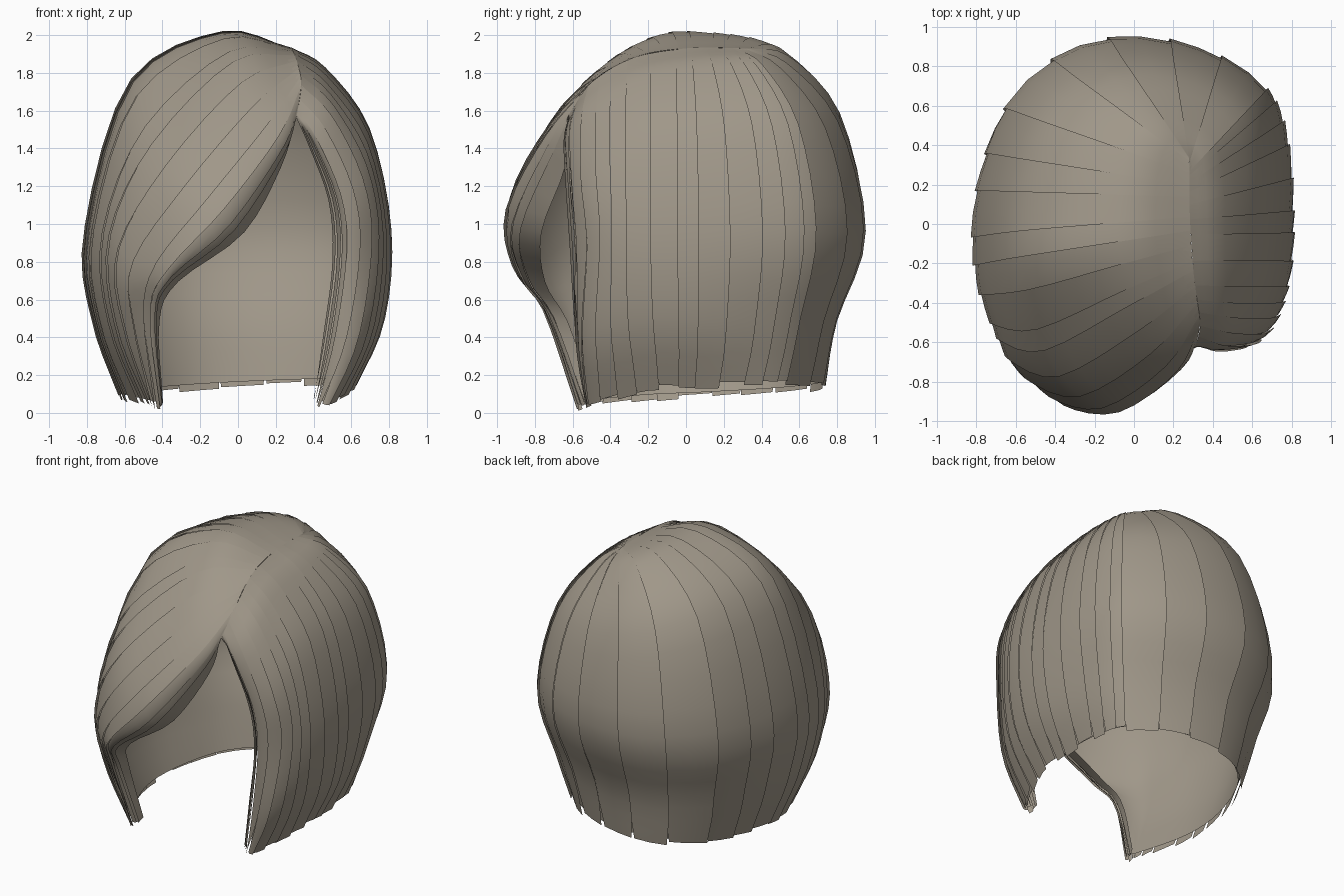
import bpy, bmesh, math, random
from mathutils import Vector

random.seed(4)
if "Cube" in bpy.data.objects:
    bpy.data.objects.remove(bpy.data.objects["Cube"], do_unlink=True)

hair = bpy.data.materials.new("taupe_hair")
hair.use_nodes = True
colour = (0.35, 0.31, 0.25, 1)
hair.diffuse_color = colour
hair.node_tree.nodes["Principled BSDF"].inputs["Base Color"].default_value = colour


def spline(points, u):
    """Smooth curve through points, u counts points."""
    u = max(0, min(u, len(points) - 1))
    i = min(int(u), len(points) - 2)
    f = u - i
    b, c = points[i], points[i + 1]
    a = points[i - 1] if i else b * 2 - c
    d = points[i + 2] if i + 2 < len(points) else c * 2 - b
    return 0.5 * (b * 2 + (c - a) * f + (a * 2 - b * 5 + c * 4 - d) * f * f
                  + (b * 3 - a - c * 3 + d) * f ** 3)


def vectors(rows):
    return [Vector(r) for r in rows]


# Parting line, from forehead to crown
parting = vectors([(.31, -.63, 1.56), (.335, -.5, 1.75), (.305, -.28, 1.88),
                   (.285, 0, 1.93), (.28, .33, 1.93)])


def hull_guide(u, x, y):
    """Strand that arches from the parting to the widest point, then tucks in."""
    root = spline(parting, u)
    wide = Vector((x, y, 0.95))
    run = wide - root
    lift = 0.42 * (math.hypot(run.x, run.y) - 0.69)
    strand = [root]
    for angle in (0.35, 0.9):
        p = root + run * math.sin(angle)
        p.z = 0.95 + (root.z - 0.95) * math.cos(angle) + lift * math.sqrt(math.sin(2 * angle))
        strand.append(p)
    low = 0.95 - 0.12 * max(0, y)
    return strand + [wide, Vector((x * low, y * low, 0.48)),
                     Vector((x * 0.75, y * 0.77, 0.09 + 0.04 * y + 0.04 * x))]


def front_guide(u, *points):
    return [spline(parting, u)] + vectors(points)


# Guide strands: left face edge, round the back, to the swept fringe
left_front = [
    front_guide(0, (.38, -.56, 1.4), (.48, -.54, 1.12), (.5, -.5, .8), (.45, -.5, .4), (.4, -.48, .05)),
    front_guide(.2, (.42, -.64, 1.45), (.55, -.62, 1.15), (.58, -.6, .85), (.52, -.57, .4), (.42, -.5, .03)),
    front_guide(1, (.5, -.53, 1.58), (.66, -.53, 1.25), (.71, -.5, .9), (.64, -.53, .4), (.47, -.5, .02)),
]
around = [hull_guide(*g) for g in (
    (2, .78, -.28), (3, .8, .03), (3.5, .78, .4), (3.8, .68, .67), (3.95, .4, .86),
    (4, .02, .945), (4, -.34, .87), (3.8, -.64, .6), (3.4, -.79, .14), (2.8, -.785, -.26))]
swept_front = [
    front_guide(2.2, (-.03, -.4, 1.86), (-.46, -.62, 1.42), (-.68, -.57, .92), (-.64, -.55, .45), (-.47, -.5, .02)),
    front_guide(1.6, (.06, -.63, 1.65), (-.31, -.84, 1.22), (-.58, -.74, .8), (-.56, -.66, .45), (-.44, -.54, .01)),
    front_guide(1, (.2, -.74, 1.48), (-.1, -.94, 1.09), (-.37, -.9, .78), (-.47, -.74, .54), (-.42, -.56, 0)),
    front_guide(.3, (.24, -.72, 1.4), (-.05, -.9, .98), (-.37, -.85, .71), (-.45, -.71, .5), (-.41, -.53, 0)),
    front_guide(0, (.22, -.64, 1.3), (.02, -.76, .96), (-.33, -.74, .7), (-.43, -.62, .48), (-.41, -.48, .04)),
]
guides = left_front + around + swept_front
last = len(guides) - 1


def surface(s, t, offset=0.0):
    """Point on the hair: s runs round the head, t from root to tip."""
    def at(a, b):
        return spline([spline(g, b * 5) for g in guides], a)
    p = at(s, t)
    if offset:
        e = 0.02
        tangent = at(min(s + e, last), t) - at(max(s - e, 0), t)
        down = at(s, min(t + e, 1)) - at(s, max(t - e, 0))
        normal = down.cross(tangent)
        p = p + normal.normalized() * offset
    return p


def add_sheet(bm, start, end, rows, cols, point, flip=False):
    grid = [[bm.verts.new(point(start + (end - start) * c / cols, r / rows, c / cols))
             for c in range(cols + 1)] for r in range(rows + 1)]
    for r in range(rows):
        for c in range(cols):
            face = [grid[r][c], grid[r + 1][c], grid[r + 1][c + 1], grid[r][c + 1]]
            bm.faces.new(face[::-1] if flip else face)


def finish(name, bm):
    mesh = bpy.data.meshes.new(name)
    bm.to_mesh(mesh)
    bm.free()
    mesh.materials.append(hair)
    obj = bpy.data.objects.new(name, mesh)
    bpy.context.collection.objects.link(obj)
    mesh.shade_smooth()


def build_locks(name, start, end, widths):
    """Overlapping locks, each raised on one side like a shingle."""
    bm = bmesh.new()
    s = start
    while s < end - 0.01:
        e = s + random.uniform(*widths)
        if end - e < widths[0] * 0.6:
            e = end
        length = random.uniform(0.98, 1.0)

        def point(a, t, across):
            step = 0.014 * across * min(1, t * 2.5)
            a += (0.5 - across) * 1.2 * max(0, t - 0.9) * (e - s)
            return surface(a, t * length, step)
        add_sheet(bm, s, min(e + 0.05, last), 20, 2, point)
        s = e
    finish(name, bm)


build_locks("left_locks", 0, 6, (0.25, 0.5))
build_locks("back_locks", 6, 10, (0.55, 0.85))
build_locks("right_locks", 10, 13, (0.35, 0.6))
build_locks("swept_fringe", 13, last, (0.4, 0.7))

# Smooth lining inside the hair
lining = bmesh.new()
add_sheet(lining, 1.1, last - 1.1, 20, 56,
          lambda a, t, across: surface(a, t * 0.98, -0.015 * min(1, t * 4)), flip=True)
finish("inner_lining", lining)
